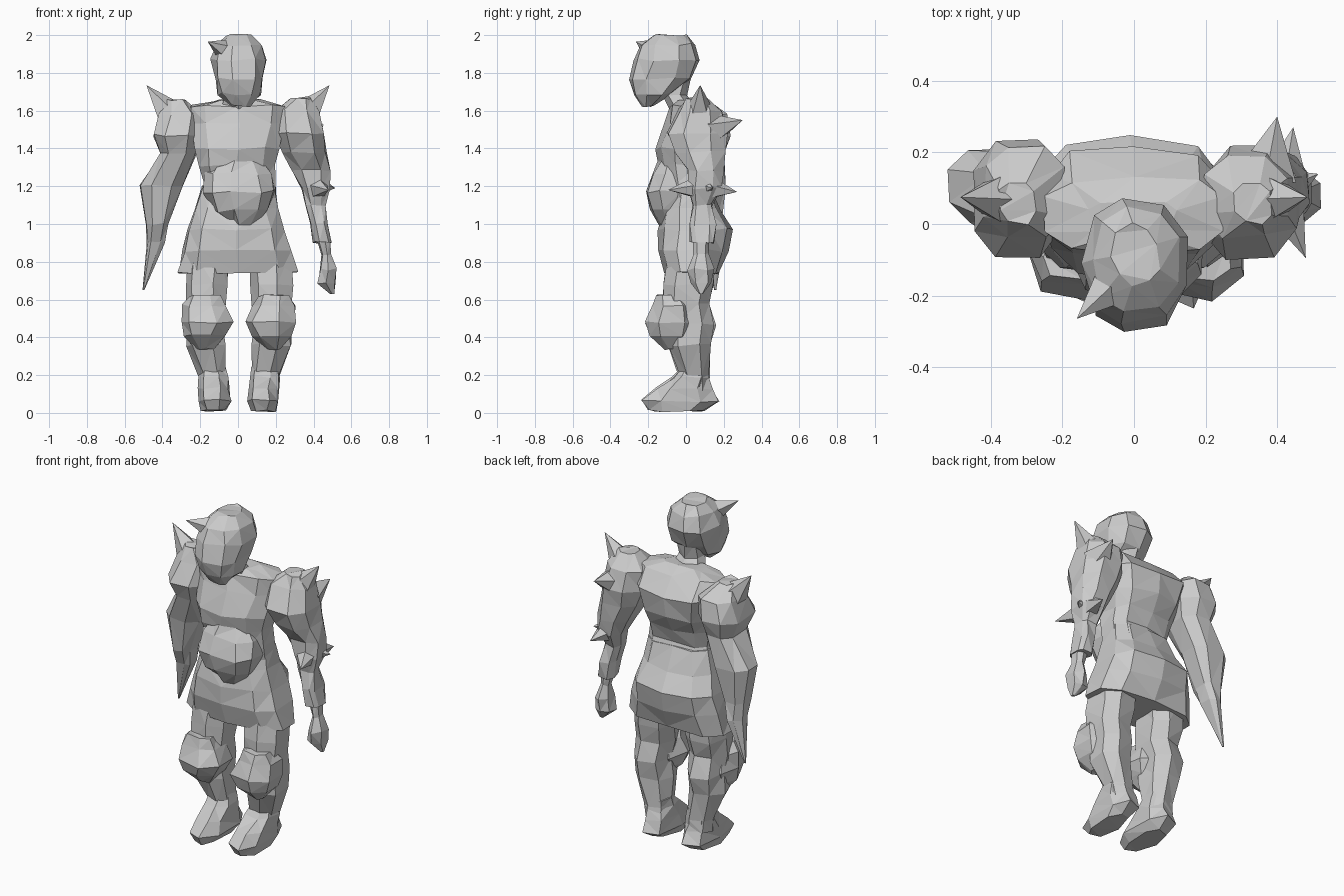
import bpy, bmesh, math, random
from mathutils import Vector

random.seed(4)


def finish(name, bm):
    bmesh.ops.recalc_face_normals(bm, faces=bm.faces)
    me = bpy.data.meshes.new(name)
    bm.to_mesh(me)
    bm.free()
    ob = bpy.data.objects.new(name, me)
    bpy.context.collection.objects.link(ob)
    return ob


def loft(name, rings, n=8, power=0.8, jit=0.008, turn=0.5):
    """Faceted body through rings (z, x0, x1, y0, y1); power < 1 is boxier."""
    bm = bmesh.new()
    loops = []
    for z, x0, x1, y0, y1 in rings:
        loop = []
        for i in range(n):
            a = 2 * math.pi * (i + turn) / n
            c, s = math.cos(a), math.sin(a)
            x = (x0 + x1) / 2 + (x1 - x0) / 2 * math.copysign(abs(c) ** power, c)
            y = (y0 + y1) / 2 + (y1 - y0) / 2 * math.copysign(abs(s) ** power, s)
            j = min(jit, 0.1 * (x1 - x0))
            loop.append(bm.verts.new((x + random.uniform(-j, j),
                                      y + random.uniform(-j, j),
                                      max(0, z + random.uniform(-j, j)))))
        loops.append(loop)
    for a, b in zip(loops, loops[1:]):
        for i in range(n):
            k = (i + 1) % n
            bm.faces.new((a[i], a[k], b[k], b[i]))
    bm.faces.new(loops[0])
    bm.faces.new(loops[-1])
    bmesh.ops.triangulate(bm, faces=bm.faces)
    return finish(name, bm)


def spike(name, base, tip, r, sides=5):
    base, tip = Vector(base), Vector(tip)
    d = tip - base
    bm = bmesh.new()
    bmesh.ops.create_cone(bm, cap_ends=True, segments=sides, radius1=r, radius2=0, depth=d.length)
    bm.transform(d.to_track_quat('Z', 'Y').to_matrix().to_4x4())
    bmesh.ops.translate(bm, verts=bm.verts, vec=(base + tip) / 2)
    return finish(name, bm)


# Head, neck and the single horn
loft("head", [(2.0, -.06, .07, -.17, 0), (1.95, -.12, .13, -.25, .05), (1.87, -.14, .15, -.28, .07),
              (1.77, -.125, .14, -.30, .03), (1.69, -.105, .125, -.275, -.06),
              (1.625, -.04, .06, -.24, -.17)], 9)
loft("neck", [(1.78, -.07, .07, -.13, .02), (1.68, -.07, .07, -.12, .0), (1.6, -.1, .1, -.08, .06)], 6)
spike("horn", (-.07, -.18, 1.92), (-.16, -.265, 1.965), .06)

# Torso, belly and skirt
loft("torso", [(1.655, -.13, .13, -.05, .07), (1.625, -.26, .26, -.08, .13), (1.53, -.25, .25, -.11, .22),
               (1.40, -.23, .22, -.165, .20), (1.31, -.21, .2, -.14, .15),
               (1.22, -.19, .2, -.1, .12), (1.08, -.21, .21, -.1, .16)], 10, .7)
loft("belly", [(1.34, -.1, .12, -.14, .02), (1.27, -.17, .18, -.18, .04), (1.17, -.18, .2, -.22, .06),
               (1.07, -.13, .17, -.19, .06), (1.0, -.04, .1, -.14, .02)], 9)
loft("skirt", [(1.2, -.19, .2, -.08, .13), (1.08, -.23, .22, -.12, .18), (.97, -.27, .26, -.15, .245),
               (.86, -.30, .29, -.15, .22), (.74, -.33, .33, -.11, .18)], 10, .75)

# Armoured right arm with hand
loft("right_arm", [(1.67, .28, .38, 0, .12), (1.6, .19, .43, -.04, .2), (1.48, .19, .46, -.11, .23),
                   (1.38, .22, .47, -.06, .21), (1.28, .28, .49, 0, .2), (1.19, .33, .49, 0, .19),
                   (1.1, .36, .465, .03, .14), (1.0, .38, .485, .01, .16), (.9, .40, .5, .02, .15)], 8)
loft("right_hand", [(.92, .42, .49, .04, .13), (.84, .44, .5, .04, .12), (.76, .43, .525, .01, .15),
                    (.69, .42, .515, .03, .14), (.63, .49, .51, .07, .09)], 6)

# Blade-like left arm
loft("left_arm", [(1.66, -.38, -.27, 0, .12), (1.58, -.42, -.19, -.05, .23), (1.47, -.455, -.19, -.11, .25),
                  (1.37, -.42, -.22, -.06, .21), (1.2, -.53, -.28, .0, .21), (1.0, -.49, -.36, .03, .2),
                  (.9, -.48, -.39, .07, .2), (.65, -.505, -.495, .15, .16)], 8)

# Shoulder and elbow spikes
for side, s in (("left", -1), ("right", 1)):
    spike(side + "_shoulder_spike", (s * .36, .07, 1.58), (s * .485, .075, 1.735), .085)
spike("rear_shoulder_spike", (.37, .14, 1.5), (.40, .30, 1.55), .09)
spike("rear_elbow_spike", (.42, .12, 1.19), (.445, .27, 1.17), .07)
spike("front_elbow_spike", (.42, .05, 1.19), (.48, -.095, 1.18), .06)
spike("outer_elbow_spike", (.42, .1, 1.2), (.515, .14, 1.19), .06)

# Legs, knee guards and feet (each side slightly shifted outwards)
for side, s, d in (("left", -1, -.01), ("right", 1, .005)):
    def mir(rings):
        return [(z, *sorted((s * (a + d), s * (b + d))), y0, y1) for z, a, b, y0, y1 in rings]
    loft(side + "_leg", mir([(.85, .05, .28, -.1, .16), (.68, .06, .29, -.12, .15), (.58, .07, .28, -.12, .12),
                             (.47, .08, .28, -.12, .155), (.36, .07, .28, -.1, .13),
                             (.2, .07, .22, -.04, .12), (.12, .07, .21, -.04, .13)]), 7)
    loft(side + "_knee_guard", mir([(.62, .1, .27, -.16, -.02), (.57, .07, .30, -.175, .04),
                                    (.48, .03, .315, -.215, .07), (.41, .07, .29, -.19, .04),
                                    (.34, .14, .23, -.11, 0)]), 7)
    loft(side + "_foot", mir([(.24, .07, .21, -.03, .11), (.19, .06, .22, -.07, .12), (.13, .05, .22, -.16, .14),
                              (.065, .04, .22, -.235, .175), (.01, .07, .2, -.2, .1)]), 7)
